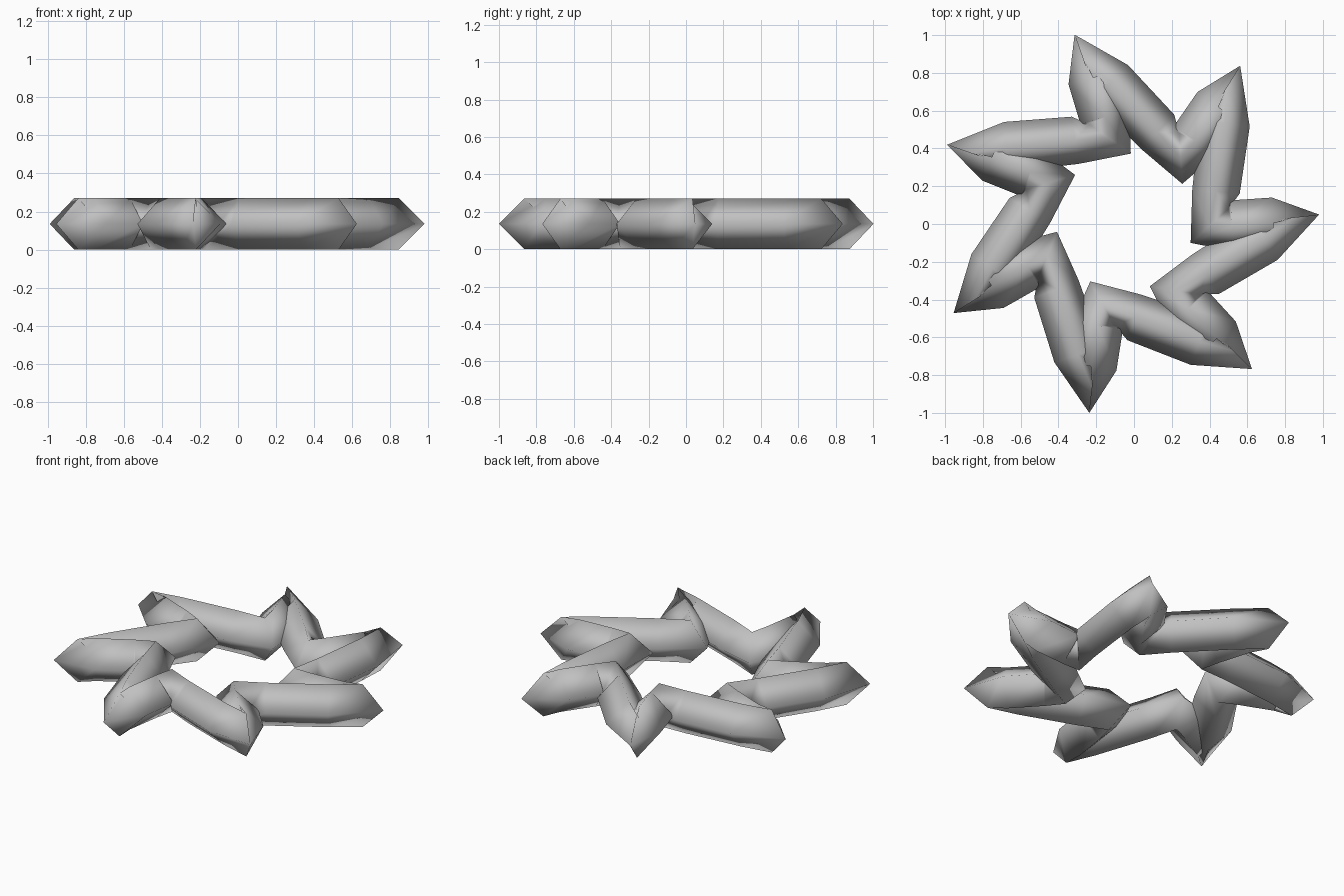
import bpy
import bmesh
import math
from mathutils import Vector, Matrix

if "Cube" in bpy.data.objects:
    bpy.data.objects.remove(bpy.data.objects["Cube"])

POINTS = 7
HALF_HEIGHT = 0.135
CENTRE = Vector((-0.047, 0.01, 0.0))

# One star point: (right, left) edges of each diamond-shaped section,
# walking out to the tip and back to the inner corner
SECTIONS = [
    ((0.45, -0.37), (0.31, -0.16)),   # outward arm, near the ring
    ((0.76, -0.19), (0.625, 0.04)),   # outward arm, shoulder
    ((0.98, 0.05), (0.71, 0.02)),     # tip
    ((0.73, 0.14), (0.745, -0.13)),   # return arm, shoulder
    ((0.51, 0.125), (0.53, -0.145)),  # return arm, near the ring
    ((0.50, 0.08), (0.30, -0.10)),    # inner corner
]

metal = bpy.data.materials.new("plain grey")
metal.diffuse_color = (0.53, 0.53, 0.53, 1.0)
metal.use_nodes = True
metal.node_tree.nodes["Principled BSDF"].inputs["Base Color"].default_value = metal.diffuse_color

bm = bmesh.new()
rings = []
for k in range(POINTS):
    turn = Matrix.Rotation(2 * math.pi * k / POINTS, 3, 'Z')
    for right, left in SECTIONS:
        r = turn @ (Vector((*right, 0)) - CENTRE) + CENTRE
        l = turn @ (Vector((*left, 0)) - CENTRE) + CENTRE
        mid = (r + l) / 2
        up = Vector((0, 0, HALF_HEIGHT))
        rings.append([bm.verts.new(p + up) for p in (r, mid + up, l, mid - up)])

# Join every section to the next around the closed star
for i, a in enumerate(rings):
    b = rings[(i + 1) % len(rings)]
    for j in range(4):
        n = (j + 1) % 4
        face = bm.faces.new((a[j], b[j], b[n], a[n]))
        face.smooth = True

mesh = bpy.data.meshes.new("star_ring")
bm.to_mesh(mesh)
bm.free()
mesh.materials.append(metal)
star = bpy.data.objects.new("star_ring", mesh)
bpy.context.collection.objects.link(star)
